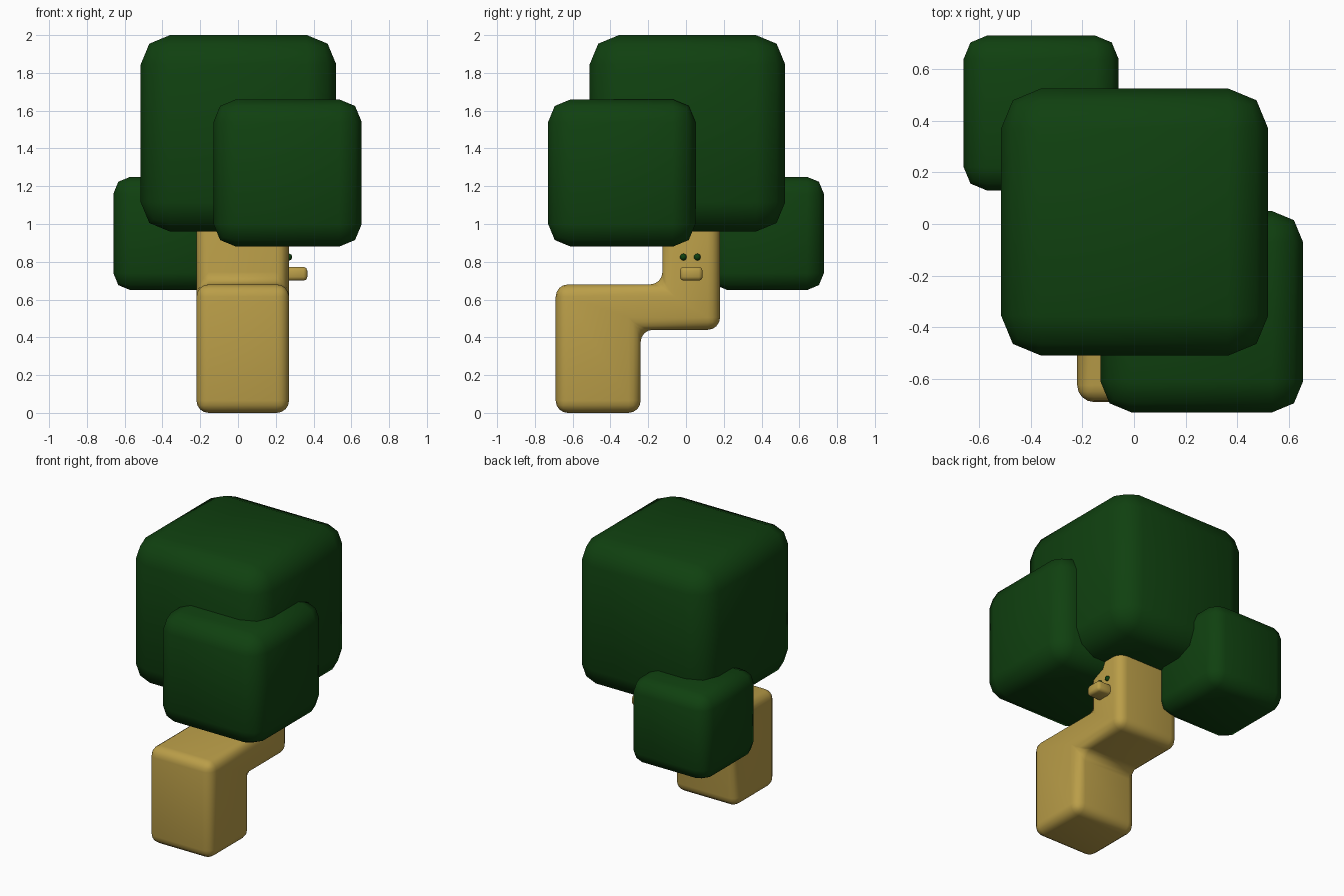
import bpy, bmesh, math
from mathutils import Matrix

if "Cube" in bpy.data.objects:
    bpy.data.objects.remove(bpy.data.objects["Cube"])


def material(name, rgb):
    m = bpy.data.materials.new(name)
    m.diffuse_color = (*rgb, 1.0)
    m.use_nodes = True
    m.node_tree.nodes["Principled BSDF"].inputs["Base Color"].default_value = m.diffuse_color
    return m


LEAF = material("dark_green", (0.005, 0.052, 0.005))
WOOD = material("tan_wood", (0.49, 0.34, 0.065))


def finish(name, bm, mat, bevel=0.0, segments=2):
    """Turn a bmesh into a smooth shaded, optionally bevelled object."""
    bmesh.ops.recalc_face_normals(bm, faces=bm.faces)
    if bevel:
        bmesh.ops.bevel(bm, geom=bm.edges[:], offset=bevel, segments=segments,
                        profile=0.5, affect='EDGES', clamp_overlap=True)
    me = bpy.data.meshes.new(name)
    bm.to_mesh(me)
    bm.free()
    me.materials.append(mat)
    ob = bpy.data.objects.new(name, me)
    bpy.context.collection.objects.link(ob)
    bpy.ops.object.select_all(action='DESELECT')
    bpy.context.view_layer.objects.active = ob
    ob.select_set(True)
    bpy.ops.object.shade_smooth_by_angle(angle=math.radians(60))
    return ob


def rounded_box(name, lo, hi, mat, bevel, segments=2):
    bm = bmesh.new()
    size = [b - a for a, b in zip(lo, hi)]
    mid = [(a + b) / 2 for a, b in zip(lo, hi)]
    bmesh.ops.create_cube(bm, size=1.0, matrix=Matrix.Translation(mid) @ Matrix.Diagonal((*size, 1)))
    return finish(name, bm, mat, bevel, segments)


# Leaf blocks
rounded_box("large_leaf_block", (-0.515, -0.51, 0.96), (0.52, 0.525, 2.0), LEAF, 0.155)
rounded_box("front_leaf_block", (-0.13, -0.73, 0.88), (0.655, 0.05, 1.66), LEAF, 0.12)
rounded_box("back_leaf_block", (-0.66, 0.13, 0.65), (-0.06, 0.73, 1.25), LEAF, 0.09)

# Stepped trunk: side profile (y, z) extruded across x
profile = [(-0.69, 0), (-0.24, 0), (-0.24, 0.44), (0.18, 0.44),
           (0.18, 1.12), (-0.125, 1.12), (-0.125, 0.68), (-0.69, 0.68)]
bm = bmesh.new()
face = bm.faces.new([bm.verts.new((-0.22, y, z)) for y, z in profile])
ext = bmesh.ops.extrude_face_region(bm, geom=[face])
bmesh.ops.translate(bm, vec=(0.49, 0, 0),
                    verts=[v for v in ext["geom"] if isinstance(v, bmesh.types.BMVert)])
finish("trunk", bm, WOOD, 0.065, 4)

# Short nose-like stub on the right side
rounded_box("nose_stub", (0.24, -0.032, 0.70), (0.367, 0.088, 0.773), WOOD, 0.02)

# Pair of small eyes above the stub
for label, y in (("front_eye", -0.014), ("back_eye", 0.06)):
    bm = bmesh.new()
    bmesh.ops.create_uvsphere(bm, u_segments=16, v_segments=8, radius=0.018,
                              matrix=Matrix.Translation((0.269, y, 0.825)))
    finish(label, bm, LEAF)
